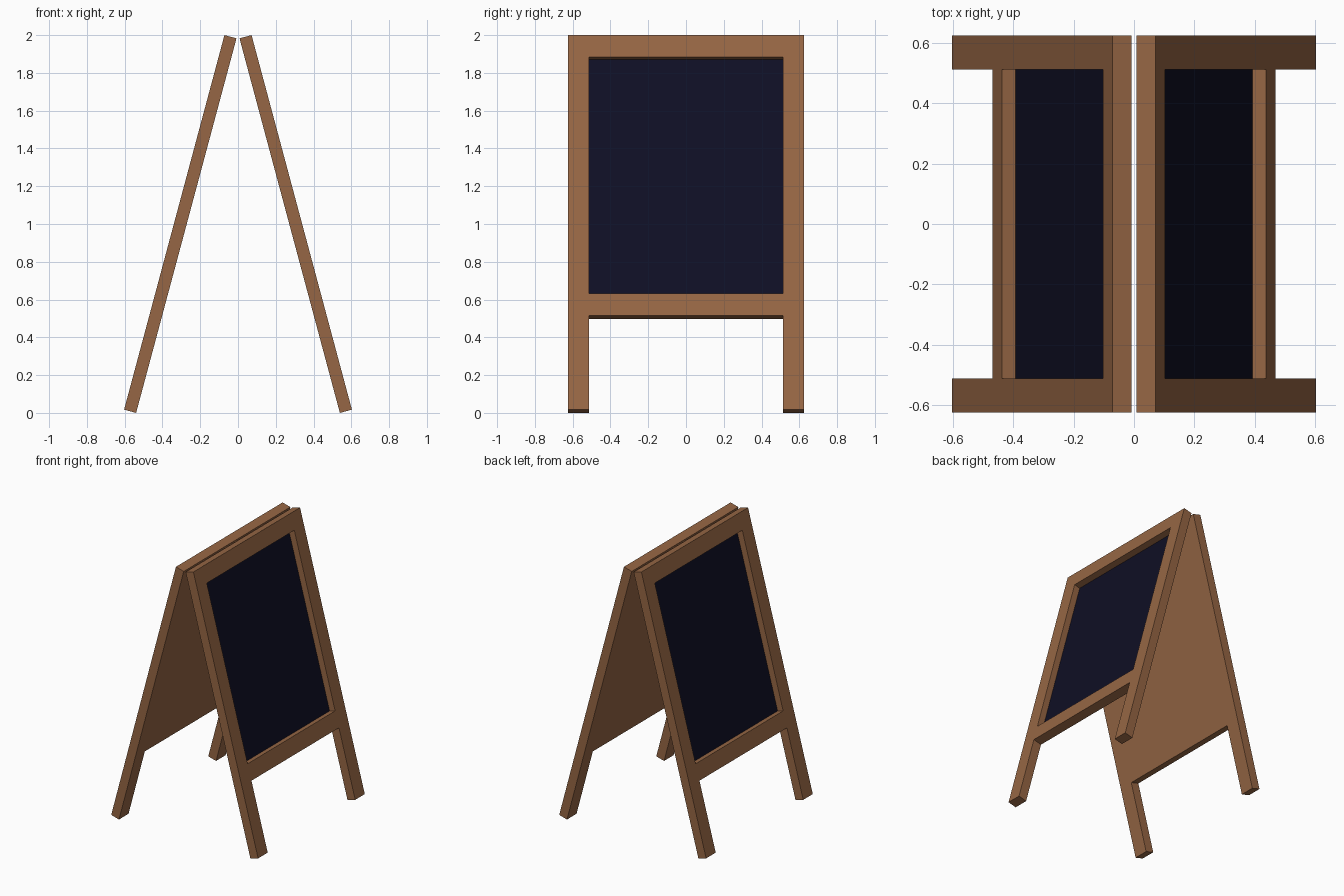
import bpy, bmesh, math
from mathutils import Vector

if "Cube" in bpy.data.objects:
    bpy.data.objects.remove(bpy.data.objects["Cube"])

TILT = math.radians(15)
C, S = math.cos(TILT), math.sin(TILT)
THICK, RECESS, GAP = 0.066, 0.047, 0.008
LENGTH = (2 - THICK * S) / C
COLS = [-0.625, -0.513, 0.513, 0.625]            # stile edges across the width
ROWS = [0, 0.121, 1.416, 1.537, LENGTH]          # rail edges measured down the slope


def material(name, rgb):
    m = bpy.data.materials.new(name)
    m.diffuse_color = (*rgb, 1)
    m.use_nodes = True
    m.node_tree.nodes["Principled BSDF"].inputs["Base Color"].default_value = m.diffuse_color
    return m


wood = material("brown wood", (0.305, 0.133, 0.058))
slate = material("dark slate", (0.0048, 0.0048, 0.0177))


def sign_panel(name, side):
    normal = Vector((side * C, 0, S))
    down = Vector((side * S, 0, -C))
    top = Vector((side * (GAP + THICK * C), 0, 2))
    bm = bmesh.new()
    grid = [[bm.verts.new(top + down * r + Vector((0, y, 0))) for y in COLS] for r in ROWS]
    # Outer face: stiles, rails and window, open between the legs
    window = None
    for i in range(4):
        for j in range(3):
            if (i, j) == (3, 1):
                continue
            f = bm.faces.new((grid[i][j], grid[i + 1][j], grid[i + 1][j + 1], grid[i][j + 1]))
            f.normal_update()
            if f.normal.dot(normal) < 0:
                f.normal_flip()
            if (i, j) == (1, 1):
                window = f
    # Solid thickness with a flush wooden back
    front = bm.faces[:]
    back = bmesh.ops.extrude_face_region(bm, geom=front, use_keep_orig=True)["geom"]
    bmesh.ops.translate(bm, vec=-normal * THICK,
                        verts=[v for v in back if isinstance(v, bmesh.types.BMVert)])
    # Recessed writing board
    board = bmesh.ops.extrude_discrete_faces(bm, faces=[window])["faces"][0]
    bmesh.ops.translate(bm, vec=-normal * RECESS, verts=board.verts[:])
    board.material_index = 1
    # Merge coplanar faces so that the joints disappear
    bmesh.ops.dissolve_limit(bm, angle_limit=0.01, verts=bm.verts[:], edges=bm.edges[:],
                             delimit={'MATERIAL'})
    bmesh.ops.triangulate(bm, faces=[f for f in bm.faces if len(f.verts) > 4])
    bmesh.ops.recalc_face_normals(bm, faces=bm.faces[:])
    mesh = bpy.data.meshes.new(name)
    bm.to_mesh(mesh)
    bm.free()
    mesh.materials.append(wood)
    mesh.materials.append(slate)
    bpy.context.collection.objects.link(bpy.data.objects.new(name, mesh))


sign_panel("right_board_panel", 1)
sign_panel("left_board_panel", -1)
